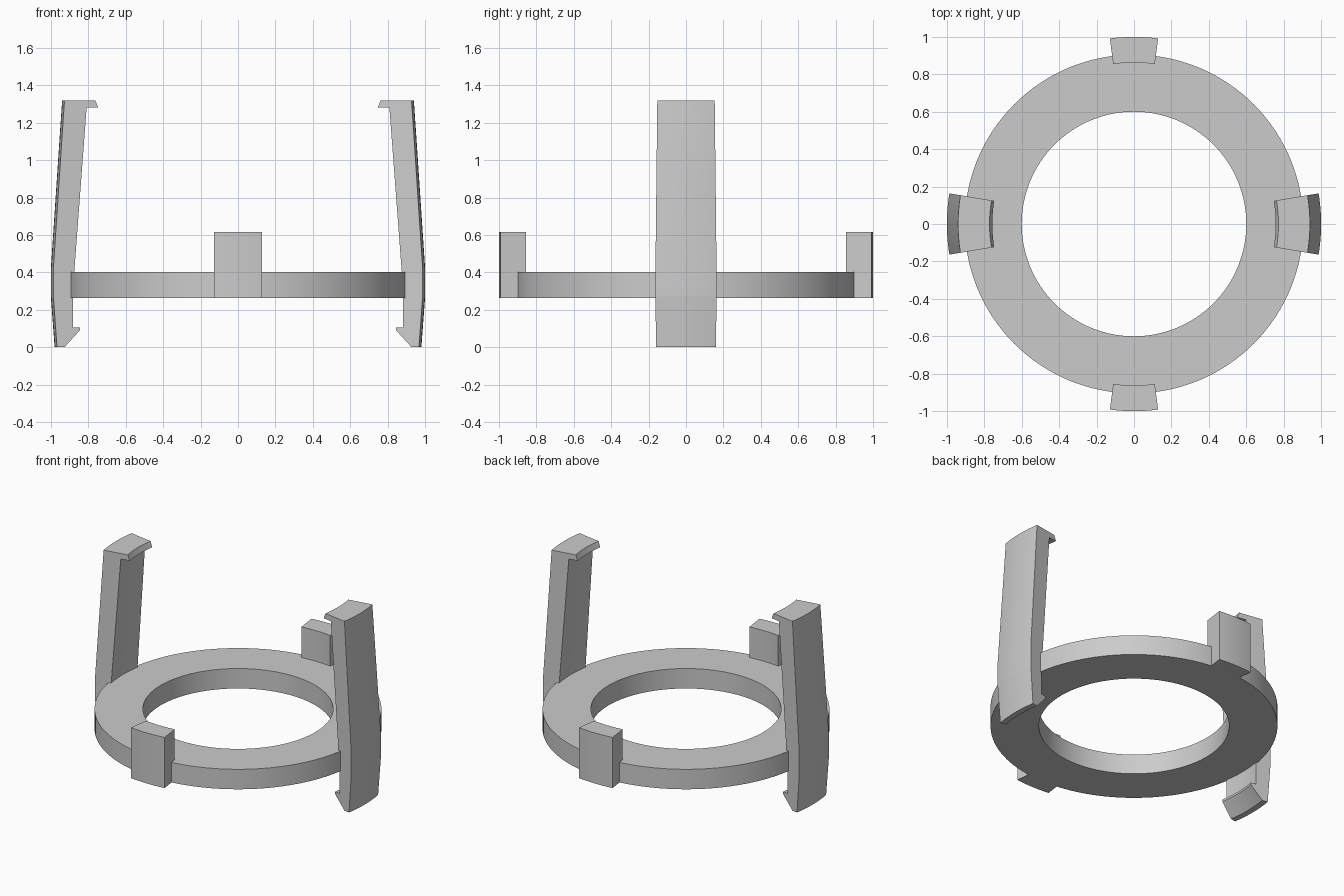
import bpy
import bmesh
from math import cos, sin, radians, pi

cube = bpy.data.objects.get("Cube")
if cube:
    bpy.data.objects.remove(cube, do_unlink=True)

grey = bpy.data.materials.new("plain_grey")
grey.diffuse_color = (0.6, 0.6, 0.6, 1)
grey.use_nodes = True
grey.node_tree.nodes["Principled BSDF"].inputs["Base Color"].default_value = (0.6, 0.6, 0.6, 1)


def sweep(name, profile, middle, half_angle, steps):
    """Sweep a (radius, height) profile around z; a half angle of 180 closes the loop."""
    closed = half_angle == 180
    mid, half = radians(middle), radians(half_angle)
    bm = bmesh.new()
    rows = []
    for i in range(steps if closed else steps + 1):
        a = mid - half + 2 * half * i / steps
        rows.append([bm.verts.new((r * cos(a), r * sin(a), z)) for r, z in profile])
    count = len(profile)
    for i in range(steps):
        row, after = rows[i], rows[(i + 1) % len(rows)]
        for j in range(count):
            k = (j + 1) % count
            bm.faces.new((row[j], after[j], after[k], row[k]))
    if not closed:
        bm.faces.new(rows[0])
        bm.faces.new(rows[-1])
    bmesh.ops.recalc_face_normals(bm, faces=bm.faces)
    mesh = bpy.data.meshes.new(name)
    bm.to_mesh(mesh)
    bm.free()
    mesh.materials.append(grey)
    ob = bpy.data.objects.new(name, mesh)
    bpy.context.collection.objects.link(ob)
    bpy.ops.object.select_all(action='DESELECT')
    ob.select_set(True)
    bpy.context.view_layer.objects.active = ob
    bpy.ops.object.shade_smooth_by_angle(angle=radians(4))
    return ob


# Flat ring
bottom, top = 0.264, 0.403
sweep("ring", [(0.6, bottom), (0.905, bottom), (0.905, top), (0.6, top)], 0, 180, 128)

# Tall clip arms with a lip at the top and a barbed hook at the foot
arm = [(0.94, 0), (0.98, 0), (1, 0.27), (1, 0.42), (0.94, 1.318),
       (0.772, 1.318), (0.757, 1.28), (0.82, 1.28), (0.887, 0.403),
       (0.895, 0.27), (0.895, 0.105), (0.857, 0.105), (0.857, 0.09)]
for name, direction in (("left_clip_arm", 0), ("right_clip_arm", 180)):
    sweep(name, arm, direction, 9.4, 12)

# Short stop blocks, keyed into the ring's edge
block = [(0.89, bottom + 0.01), (0.9, bottom), (1, bottom), (1, 0.616),
         (0.862, 0.616), (0.862, top - 0.02), (0.89, top - 0.02)]
for name, direction in (("front_stop_block", -90), ("back_stop_block", 90)):
    sweep(name, block, direction, 7.4, 10)
